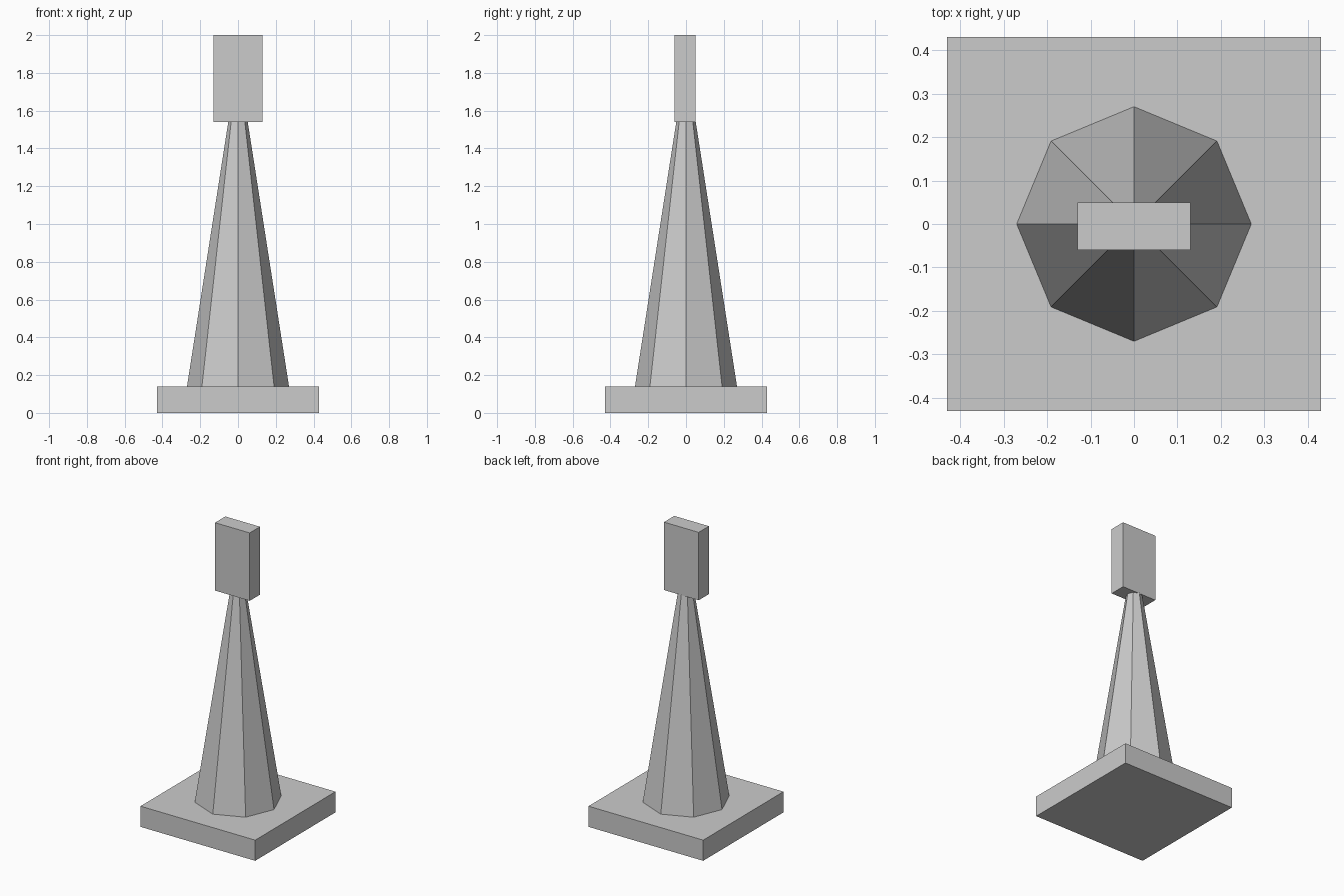
import bpy
import bmesh
from mathutils import Matrix, Vector

cube = bpy.data.objects.get("Cube")
if cube:
    bpy.data.objects.remove(cube, do_unlink=True)

grey = bpy.data.materials.new("plain_grey")
grey.use_nodes = True
colour = (0.6, 0.6, 0.6, 1)
grey.diffuse_color = colour
grey.node_tree.nodes["Principled BSDF"].inputs["Base Color"].default_value = colour


def add_object(name, bm):
    mesh = bpy.data.meshes.new(name)
    bm.to_mesh(mesh)
    bm.free()
    mesh.materials.append(grey)
    obj = bpy.data.objects.new(name, mesh)
    bpy.context.collection.objects.link(obj)


def box(name, low, high):
    low, high = Vector(low), Vector(high)
    bm = bmesh.new()
    bmesh.ops.create_cube(bm, size=1)
    bmesh.ops.scale(bm, vec=high - low, verts=bm.verts)
    bmesh.ops.translate(bm, vec=(low + high) / 2, verts=bm.verts)
    add_object(name, bm)


def tapered_column(name, sides, bottom_radius, top_radius, bottom, top):
    bm = bmesh.new()
    bmesh.ops.create_cone(
        bm, cap_ends=True, segments=sides, radius1=bottom_radius,
        radius2=top_radius, depth=top - bottom,
        matrix=Matrix.Translation((0, 0, (bottom + top) / 2)))
    add_object(name, bm)


# Square base slab
box("base", (-0.43, -0.43, 0), (0.43, 0.43, 0.14))

# Eight-sided tapering shaft, corners on the axes
tapered_column("shaft", 8, 0.27, 0.05, 0.14, 1.55)

# Upright block on top
box("head_block", (-0.13, -0.06, 1.54), (0.13, 0.05, 2.0))
